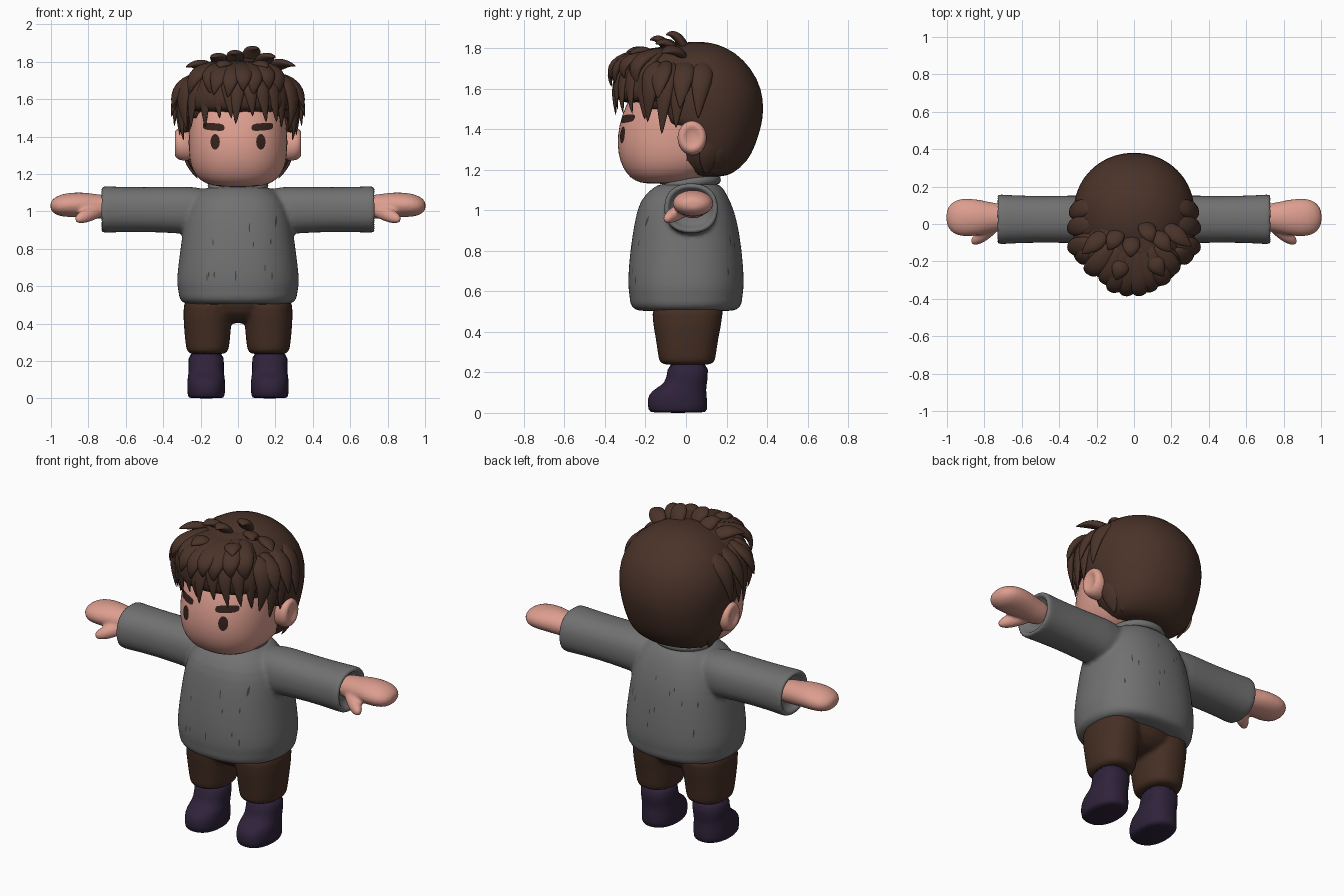
import bpy, bmesh, math, random
from mathutils import Vector
from mathutils.bvhtree import BVHTree

random.seed(4)
cube = bpy.data.objects.get("Cube")
if cube:
    bpy.data.objects.remove(cube)


def material(name, *rgb):
    m = bpy.data.materials.new(name)
    m.use_nodes = True
    m.diffuse_color = (*rgb, 1)
    bsdf = next(n for n in m.node_tree.nodes if n.type == 'BSDF_PRINCIPLED')
    bsdf.inputs["Base Color"].default_value = (*rgb, 1)
    bsdf.inputs["Roughness"].default_value = 0.8
    return m


SKIN = material("skin", .72, .34, .275)
HAIR = material("hair brown", .068, .033, .022)
WOOL = material("sweater grey", .165, .165, .165)
CREASE = material("crease grey", .06, .06, .06)
CLOTH = material("trouser brown", .06, .028, .017)
LEATHER = material("boot purple", .028, .016, .042)
INK = material("eye brown", .035, .016, .012)


def skin_rings(bm, rings):
    """Bridge equal rings of points and close both ends."""
    rings = [[bm.verts.new(p) for p in ring] for ring in rings]
    for a, b in zip(rings, rings[1:]):
        for i in range(len(a)):
            j = i - 1
            bm.faces.new((a[j], a[i], b[i], b[j]))
    bm.faces.new(rings[0])
    bm.faces.new(rings[-1])


def loft(bm, rows, axis='z', offset=0, side=1, power=2.3, sides=24):
    """Rows are (position, centre, radius, radius) of rounded sections."""
    rings = []
    for pos, c, r1, r2 in rows:
        ring = []
        for i in range(sides):
            a = math.tau * i / sides
            u, v = (math.copysign(abs(f) ** (2 / power), f) for f in (math.cos(a), math.sin(a)))
            if axis == 'z':
                ring.append((offset + u * r1, c + v * r2, pos))
            else:
                ring.append((side * pos, offset + u * r1, c + v * r2))
        rings.append(ring)
    skin_rings(bm, rings)


def finish(name, bm, mat, subdiv=1, voxel=0, smooth=5):
    bmesh.ops.recalc_face_normals(bm, faces=bm.faces)
    mesh = bpy.data.meshes.new(name)
    bm.to_mesh(mesh)
    bm.free()
    mesh.materials.append(mat)
    mesh.shade_smooth()
    ob = bpy.data.objects.new(name, mesh)
    bpy.context.collection.objects.link(ob)
    if subdiv:
        m = ob.modifiers.new("rounding", 'SUBSURF')
        m.levels = m.render_levels = subdiv
    if voxel:
        m = ob.modifiers.new("blend", 'REMESH')
        m.mode, m.voxel_size, m.use_smooth_shade = 'VOXEL', voxel, True
        m = ob.modifiers.new("soften", 'SMOOTH')
        m.factor, m.iterations = .5, smooth
    return ob


def tapered(bm, root, mid, tip, width, flat=.5, profile=(.5, .9, 1, .85, .5, .06)):
    """Flattened, tapering strand along a bent path."""
    root, mid, tip = Vector(root), Vector(mid), Vector(tip)
    rings = []
    for k, size in enumerate(profile):
        t = k / (len(profile) - 1)
        p = root * (1 - t) ** 2 + mid * 2 * t * (1 - t) + tip * t * t
        along = ((mid - root) * (1 - t) + (tip - mid) * t).normalized()
        across = along.cross(p - Vector((0, .02, 1.5))).normalized()
        out = across.cross(along)
        rings.append([p + size * width * (across * math.cos(a) + out * flat * math.sin(a))
                      for a in (math.tau * i / 8 for i in range(8))])
    skin_rings(bm, rings)


def plate(bm, tree, x, z, rx, rz, tilt=0, front=-1, power=2, n=16, gap=.004):
    """Thin oval laid on the surface found from the front or back."""
    def spot(a, r):
        u, v = (math.copysign(abs(f) ** (2 / power), f) * r for f in (math.cos(a), math.sin(a)))
        px, pz = x + u * rx, z + v * rz + u * rx * tilt
        hit = tree.ray_cast(Vector((px, front, pz)), Vector((0, -front, 0)))[0]
        return bm.verts.new((px, (hit.y if hit else 0) + front * gap, pz))
    rings = [[spot(math.tau * i / n, r) for i in range(n)] for r in (.4, .75, 1)]
    bm.faces.new(rings[0])
    for a, b in zip(rings, rings[1:]):
        for i in range(n):
            bm.faces.new((a[i - 1], a[i], b[i], b[i - 1]))


def surface(ob):
    bpy.context.view_layer.update()
    return BVHTree.FromObject(ob, bpy.context.evaluated_depsgraph_get())


# Boots
for label, s in (("left", 1), ("right", -1)):
    bm = bmesh.new()
    loft(bm, [(0, -.04, .09, .13), (.008, -.04, .1, .147), (.07, -.045, .103, .15),
              (.11, -.035, .1, .135), (.135, -.01, .095, .112), (.17, .008, .094, .1),
              (.26, .01, .1, .105)], offset=s * .17)
    finish(label + "_boot", bm, LEATHER)

# Trousers: hips and two legs blended together
bm = bmesh.new()
loft(bm, [(.4, .01, .06, .08), (.44, .01, .2, .16), (.58, .01, .28, .21)])
for s in (1, -1):
    loft(bm, [(.235, .005, .1, .125), (.25, .005, .113, .14), (.32, .005, .122, .148),
              (.42, .005, .13, .165), (.58, .01, .135, .2)], offset=s * .163)
finish("trousers", bm, CLOTH, voxel=.012)

# Sweater: body and open-ended sleeves blended together
bm = bmesh.new()
loft(bm, [(.5, 0, .26, .22), (.51, 0, .3, .262), (.545, 0, .32, .28), (.57, 0, .317, .277),
          (.61, 0, .331, .288), (.72, 0, .32, .285), (.85, 0, .302, .27), (.95, 0, .288, .253),
          (1.05, -.005, .26, .225), (1.11, .008, .2, .175), (1.14, .02, .15, .14)], sides=32)
for s in (1, -1):
    loft(bm, [(.08, 1, .1, .11), (.25, 1.005, .13, .13), (.34, 1.008, .128, .125),
              (.5, 1.01, .125, .12), (.67, 1.01, .13, .123), (.725, 1.01, .137, .127),
              (.737, 1.01, .125, .115), (.73, 1.01, .108, .098), (.68, 1.01, .1, .09)],
         'x', offset=.025, side=s)
sweater = finish("sweater", bm, WOOL, voxel=.011)

# Collar: a soft ring dipping at the front
bm = bmesh.new()
rings = []
for i in range(32):
    a = math.tau * i / 32
    d = Vector((math.cos(a), math.sin(a), 0))
    dip = max(0, -d.y) ** 3 * .035
    c = Vector((.145 * d.x, .015 + .14 * d.y, 1.138 + .012 * d.y - dip))
    rings.append([bm.verts.new(c + .02 * (d * math.cos(b) + Vector((0, 0, 1.2 * math.sin(b)))))
                  for b in (math.tau * j / 8 for j in range(8))])
for i in range(32):
    for j in range(8):
        bm.faces.new((rings[i - 1][j - 1], rings[i][j - 1], rings[i][j], rings[i - 1][j]))
finish("collar", bm, WOOL)

# Knit creases, scattered over front and back
tree = surface(sweater)
bm = bmesh.new()
for front in (-1, 1):
    for i in range(12):
        plate(bm, tree, random.uniform(-.24, .24), random.uniform(.62, 1.02), .004,
              random.uniform(.012, .03), front=front, n=6, gap=.002)
finish("knit_creases", bm, CREASE, 0)

# Mitten hands with thumbs
for label, s in (("left", 1), ("right", -1)):
    bm = bmesh.new()
    loft(bm, [(.65, 1.02, .07, .065), (.75, 1.025, .076, .065), (.82, 1.035, .096, .068),
              (.91, 1.035, .105, .066), (.965, 1.03, .09, .055), (.995, 1.03, .055, .032),
              (1.003, 1.03, .025, .015)], 'x', offset=.035, side=s, power=2)
    tapered(bm, (s * .73, .01, 1.01), (s * .79, -.05, .99), (s * .87, -.105, .95),
            .043, .9, (.8, 1, 1, 1, .85, .4))
    finish(label + "_hand", bm, SKIN, voxel=.009, smooth=3)

# Neck and head
bm = bmesh.new()
loft(bm, [(1.05, .02, .11, .11), (1.22, .02, .11, .11)], power=2)
finish("neck", bm, SKIN)
bm = bmesh.new()
loft(bm, [(1.13, -.1, .09, .1), (1.145, -.095, .17, .16), (1.18, -.075, .22, .22),
          (1.24, -.055, .255, .272), (1.32, -.05, .266, .292), (1.42, -.045, .265, .288),
          (1.52, -.03, .255, .27), (1.62, -.02, .22, .22), (1.7, 0, .13, .13)], sides=32)
head = finish("head", bm, SKIN)

# Ears with a hollow
for label, s in (("left", 1), ("right", -1)):
    bm = bmesh.new()
    loft(bm, [(.22, 1.34, .05, .06), (.27, 1.35, .068, .082), (.315, 1.36, .076, .088),
              (.338, 1.362, .06, .07), (.338, 1.362, .04, .05), (.325, 1.36, .025, .03)],
         'x', offset=.03, side=s, power=2)
    finish(label + "_ear", bm, SKIN)

# Eyes and brows
tree = surface(head)
for label, s in (("left", 1), ("right", -1)):
    bm = bmesh.new()
    plate(bm, tree, s * .122, 1.372, .025, .042)
    finish(label + "_eye", bm, INK, 0)
    bm = bmesh.new()
    plate(bm, tree, s * .13, 1.452, .058, .02, tilt=s * .08, power=3.5)
    finish(label + "_brow", bm, INK, 0)

# Hair cap, cut away around the face and ears
bm = bmesh.new()
loft(bm, [(1.165, .1, .15, .08), (1.18, .1, .21, .13), (1.24, .085, .262, .22),
          (1.32, .075, .293, .268), (1.42, .065, .315, .31), (1.5, .06, .327, .325),
          (1.6, .055, .324, .32), (1.7, .05, .285, .275), (1.78, .05, .2, .195),
          (1.82, .05, .11, .11), (1.832, .05, .04, .04)], power=2.05, sides=40)
cut = []
for f in bm.faces:
    c = f.calc_center_median()
    if c.z > 1.17 and (c.y < .02 and c.z < 1.4 or c.y < -.08 and c.z < 1.52):
        cut.append(f)
bmesh.ops.delete(bm, geom=cut, context='FACES')
cap = finish("hair_cap", bm, HAIR)
cap.modifiers.new("thickness", 'SOLIDIFY').thickness = .025

# Front hair volume
bm = bmesh.new()
loft(bm, [(1.52, -.07, .275, .255), (1.56, -.08, .29, .27), (1.64, -.085, .288, .27),
          (1.72, -.08, .25, .235), (1.78, -.06, .19, .18), (1.81, -.05, .1, .1)], power=2.1)
finish("hair_front", bm, HAIR)

# Fringe in two overlapping layers
bm = bmesh.new()
for count, span, low, width, lift in ((9, .25, 1.475, .058, 0), (8, .24, 1.6, .062, .025)):
    for i in range(count):
        x = span * (2 * i / (count - 1) - 1)
        y = -.345 + 2.3 * x * x - lift
        z = low + random.uniform(-.015, .03) + (.02 if lift else -.5 * x * x)
        tapered(bm, (x * .45, -.1, 1.79), (x * 1.05, y - .07, 1.76),
                (x + random.uniform(-.03, .03), y, z), width)
finish("fringe", bm, HAIR)

# Side locks
bm = bmesh.new()
for s in (1, -1):
    for y, out, low in ((-.19, .27, 1.43), (-.12, .29, 1.37), (-.05, .31, 1.4),
                        (-.14, .35, 1.55), (-.03, .355, 1.5), (.06, .34, 1.45)):
        tapered(bm, (s * .2, y + .04, 1.73), (s * .35, y + .01, 1.68), (s * out, y, low), .06)
finish("side_locks", bm, HAIR)

# Crown tufts
bm = bmesh.new()
for x, y, z in ((.1, -.08, 1.865), (.2, -.13, 1.82), (.31, -.1, 1.775), (-.02, -.16, 1.84),
                (-.14, -.12, 1.82), (-.28, -.14, 1.77), (.16, -.26, 1.77), (-.1, -.28, 1.77)):
    tapered(bm, (x * .55, y + .1, 1.76), (x * .75, y + .03, z + .04), (x, y - .02, z), .055)
finish("crown_tufts", bm, HAIR)

# Nape locks
bm = bmesh.new()
for i in range(9):
    a = math.pi * (i + .5) / 9
    x, y = math.cos(a), math.sin(a)
    tapered(bm, (.28 * x, .08 + .24 * y, 1.36), (.275 * x, .08 + .2 * y, 1.26),
            (.22 * x, .08 + .1 * y, 1.175), .06, .35)
finish("nape_locks", bm, HAIR)
